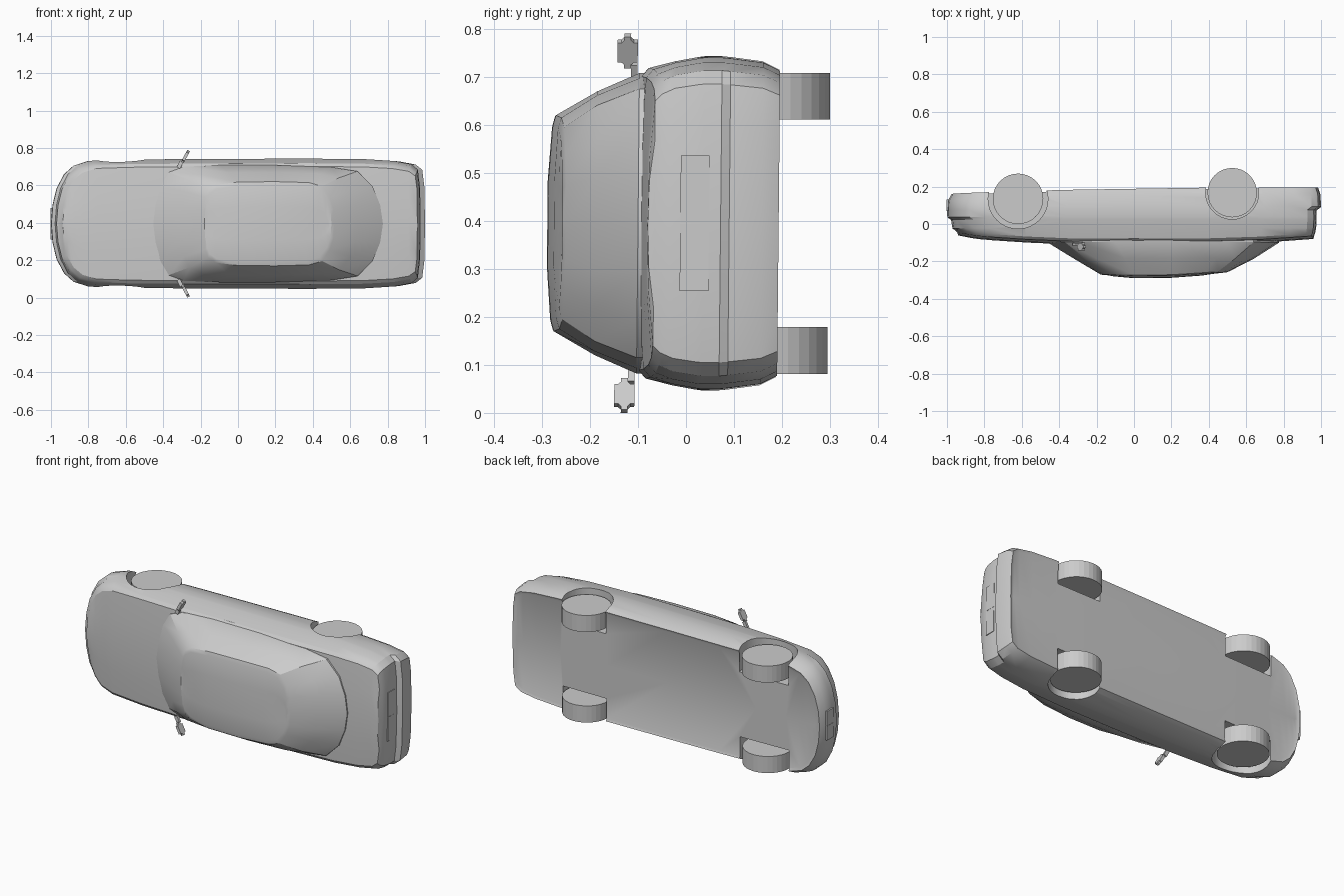
import bpy, bmesh, math
from mathutils import Matrix, Vector

MID = 0.395    # height of the car's centre plane (it lies on its side)
ROLL = 0.01    # slight lean of the whole car

cube = bpy.data.objects.get("Cube")
if cube:
    bpy.data.objects.remove(cube)

grey = bpy.data.materials.new("plain grey")
grey.use_nodes = True
grey.diffuse_color = (0.6, 0.6, 0.6, 1)
grey.node_tree.nodes["Principled BSDF"].inputs["Base Color"].default_value = (0.6, 0.6, 0.6, 1)


def finish(bm, name, lean=True):
    """Turn a bmesh into a named grey object."""
    bmesh.ops.recalc_face_normals(bm, faces=bm.faces)
    if lean:
        for v in bm.verts:
            v.co.y += ROLL * (v.co.z - MID)
    mesh = bpy.data.meshes.new(name)
    bm.to_mesh(mesh)
    bm.free()
    mesh.materials.append(grey)
    obj = bpy.data.objects.new(name, mesh)
    bpy.context.collection.objects.link(obj)
    return obj


def smooth(obj, degrees):
    bpy.ops.object.select_all(action='DESELECT')
    obj.select_set(True)
    bpy.context.view_layer.objects.active = obj
    bpy.ops.object.shade_smooth_by_angle(angle=math.radians(degrees))


def along(line, x):
    """Depth at x on a polyline; a plain number is constant."""
    if not isinstance(line, list):
        return line
    if x <= line[0][0]:
        return line[0][1]
    for (x0, y0), (x1, y1) in zip(line, line[1:]):
        if x <= x1:
            return y0 + (y1 - y0) * (x - x0) / (x1 - x0)
    return line[-1][1]


def ring(plan, depth, width=1, front=1, rear=1):
    """Closed outline from a half plan, scaled at nose, tail and sides."""
    half = [(x * (front if x < 0 else rear), w * width) for x, w in plan]
    both = half + [(x, -w) for x, w in half[-2:0:-1]]
    return [(x, along(depth, x), MID + w) for x, w in both]


def loft(name, rings):
    bm = bmesh.new()
    rows = [[bm.verts.new(p) for p in r] for r in rings]
    n = len(rows[0])
    for a, b in zip(rows, rows[1:]):
        for i in range(n):
            j = (i + 1) % n
            bm.faces.new((a[i], a[j], b[j], b[i]))
    bmesh.ops.remove_doubles(bm, verts=bm.verts, dist=0.0005)
    return finish(bm, name)


def cylinder(name, x, y, w, radius, length, sides=32):
    bm = bmesh.new()
    bmesh.ops.create_cone(bm, cap_ends=True, segments=sides, radius1=radius,
                          radius2=radius, depth=length,
                          matrix=Matrix.Translation((x, y, MID + w)))
    return finish(bm, name, lean=False)


def box(name, centre, size, turn=0, bevel=0):
    bm = bmesh.new()
    bmesh.ops.create_cube(bm, size=1)
    bmesh.ops.scale(bm, vec=size, verts=bm.verts)
    if bevel:
        edges = [e for e in bm.edges
                 if abs((e.verts[0].co - e.verts[1].co).normalized().x) > 0.9]
        bmesh.ops.bevel(bm, geom=edges, offset=bevel, segments=3, affect='EDGES')
    bmesh.ops.transform(bm, verts=bm.verts, matrix=Matrix.Translation(centre)
                        @ Matrix.Rotation(turn, 4, 'Y'))
    return finish(bm, name)


# Lower body, from underside to bonnet and boot lid
plan = [(-1, 0), (-0.992, 0.1), (-0.97, 0.19), (-0.93, 0.265), (-0.88, 0.31),
        (-0.8, 0.336), (-0.6, 0.343), (-0.35, 0.345), (0, 0.347), (0.4, 0.348),
        (0.7, 0.345), (0.86, 0.335), (0.95, 0.318), (0.985, 0.29), (0.996, 0.2), (1, 0)]
floor = [(-1, 0.16), (-0.45, 0.178), (0.5, 0.193), (1, 0.193)]
lid = [(-0.95, -0.045), (-0.85, -0.065), (-0.7, -0.078), (-0.4, -0.095),
       (0.3, -0.098), (0.7, -0.085), (0.97, -0.065)]


def shift(line, d):
    return [(x, y + d) for x, y in line]


body = loft("body", [
    ring(plan, shift(floor, -0.006), 0, 0.95, 0.97),
    ring(plan, shift(floor, -0.006), 0.88, 0.96, 0.97),
    ring(plan, floor, 0.92, 0.975, 0.985),
    ring(plan, shift(floor, -0.035), 0.97, 0.995, 0.997),
    ring(plan, 0.09, 0.995, 1, 1),
    ring(plan, 0.072, 1, 1, 0.975),
    ring(plan, 0.035, 1, 0.998, 0.976),
    ring(plan, 0.022, 0.995, 0.978, 0.976),
    ring(plan, -0.025, 0.97, 0.97, 0.973),
    ring(plan, shift(lid, 0.015), 0.93, 0.96, 0.968),
    ring(plan, lid, 0.88, 0.945, 0.962),
    ring(plan, shift(lid, -0.011), 0.45, 0.94, 0.96),
    ring(plan, shift(lid, -0.014), 0, 0.94, 0.96)])

# Wheels and the wells cut for them
wheel_sets = [("front", -0.62, 0.132, 0.135, 0.16), ("rear", 0.525, 0.165, 0.132, 0.142)]
for end, x, y, radius, well in wheel_sets:
    for side, s in (("left", 1), ("right", -1)):
        lean = ROLL * s * 0.26
        cutter = cylinder("well_cutter", x, y + lean, s * 0.31, well, 0.24)
        cutter.hide_render = True
        cut = body.modifiers.new("wheel_well", 'BOOLEAN')
        cut.operation = 'DIFFERENCE'
        cut.solver = 'EXACT'
        cut.object = cutter
        bpy.context.view_layer.objects.active = body
        bpy.ops.object.modifier_apply(modifier=cut.name)
        bpy.data.objects.remove(cutter)
        cylinder(f"{end}_{side}_wheel", x, y + lean, s * 0.265, radius, 0.097)
smooth(body, 25)

# Cabin: windscreen, side glass, rear window and roof
belt = [(-0.46, 0), (-0.445, 0.1), (-0.415, 0.2), (-0.37, 0.275), (-0.29, 0.305),
        (-0.1, 0.313), (0.2, 0.313), (0.5, 0.302), (0.64, 0.28), (0.72, 0.2),
        (0.76, 0.1), (0.775, 0)]
roof = [(-0.19, 0), (-0.185, 0.08), (-0.175, 0.14), (-0.16, 0.18), (-0.12, 0.208),
        (0, 0.223), (0.2, 0.225), (0.38, 0.22), (0.45, 0.2), (0.49, 0.14),
        (0.51, 0.08), (0.515, 0)]
rail = [(-0.19, -0.263), (0, -0.275), (0.25, -0.273), (0.515, -0.25)]
crown = [(-0.19, -0.265), (-0.08, -0.284), (0.05, -0.292), (0.3, -0.284), (0.515, -0.252)]
middle = [((a + 1.1 * c) / 2.1, (b + d) / 2 + 0.006) for (a, b), (c, d) in zip(belt, roof)]
cabin = loft("cabin", [
    ring(belt, -0.06, 0),
    ring(belt, -0.06),
    ring(belt, -0.1),
    ring(middle, -0.187),
    ring(roof, rail),
    ring(roof, [(x, y - 0.006) for x, y in rail], 0.9, 0.95, 0.97),
    ring(roof, crown, 0.4, 0.9, 0.95),
    ring(roof, crown, 0, 0.9, 0.95)])
smooth(cabin, 25)

# Door mirrors on short stalks
for side, s in (("left", 1), ("right", -1)):
    tilt = s * math.radians(28)
    mirror = box(f"{side}_mirror", (-0.281, -0.125, MID + s * 0.359),
                 (0.016, 0.042, 0.074), tilt, 0.014)
    box(f"{side}_mirror_stalk", (-0.31, -0.111, MID + s * 0.316),
        (0.02, 0.014, 0.04), tilt)
    smooth(mirror, 35)

# Number plate panels at tail and nose
for name, x, y, s in (("rear_plate", 0.972, 0.018, 1), ("front_plate", -0.997, 0.1, -1)):
    for half, z in (("left", 0.071), ("right", -0.071)):
        wide = 1 if s > 0 else 0.6
        box(f"{name}_{half}", (x, y, MID + z * wide), (0.009, 0.06, 0.14 * wide))
